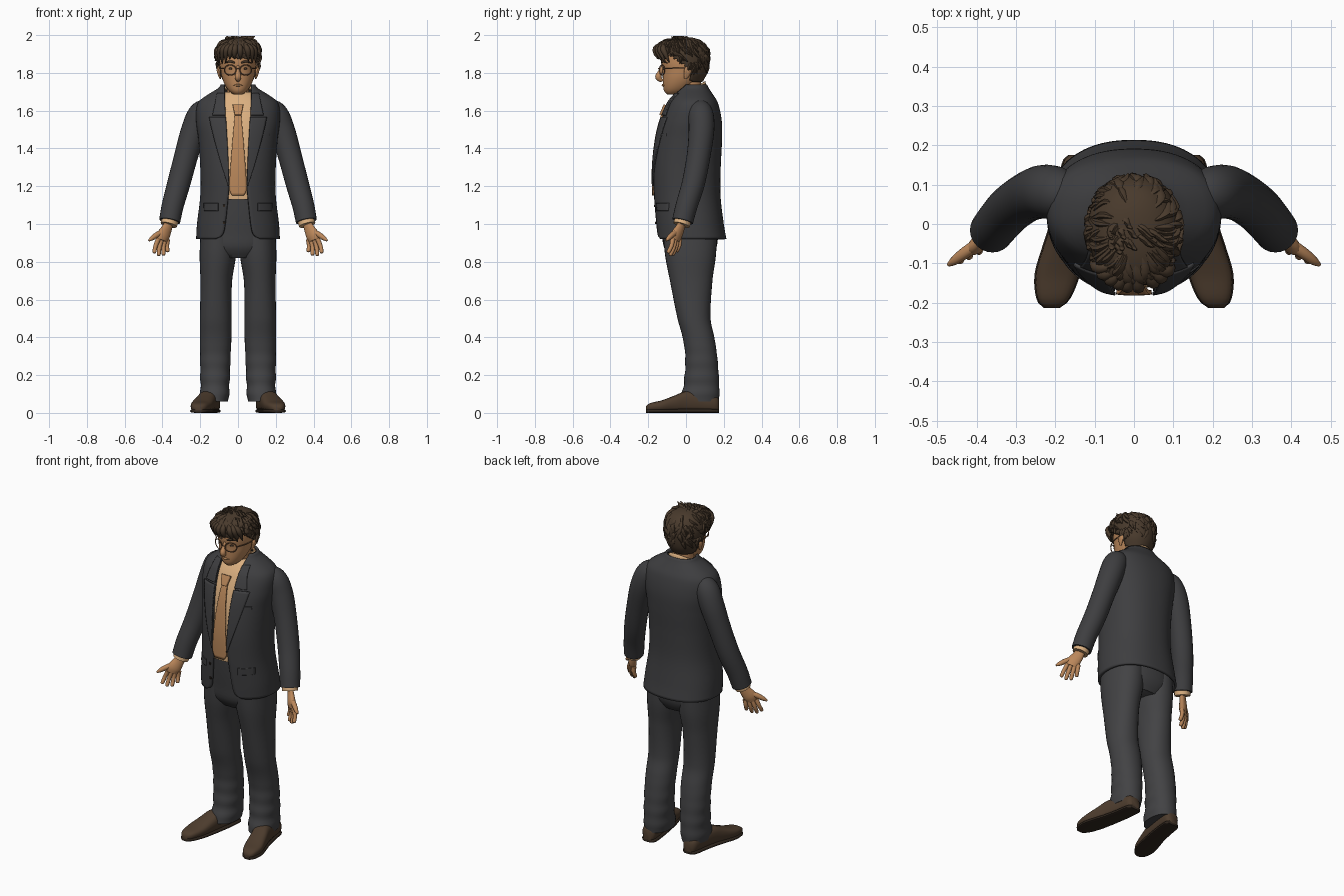
import bpy, bmesh, math, random
from mathutils import Vector

if "Cube" in bpy.data.objects:
    bpy.data.objects.remove(bpy.data.objects["Cube"])
random.seed(4)

COLORS = dict(suit=(.048, .048, .051), trousers=(.055, .055, .058), skin=(.50, .245, .105),
              shirt=(.72, .44, .22), tie=(.50, .25, .105), hair=(.066, .042, .025),
              leather=(.075, .046, .027), sole=(.03, .02, .013), frames=(.20, .10, .05))
MATS = {}
for key, c in COLORS.items():
    MATS[key] = bpy.data.materials.new(key)
    MATS[key].diffuse_color = (*c, 1)


def at(table, t):
    """Smooth interpolation of table rows (t, a, b, ...)."""
    rows = sorted(table)
    t = min(max(t, rows[0][0]), rows[-1][0])
    i = max(k for k in range(len(rows) - 1) if rows[k][0] <= t)
    p0, p1, p2, p3 = rows[max(i - 1, 0)], rows[i], rows[i + 1], rows[min(i + 2, len(rows) - 1)]
    h = p2[0] - p1[0]
    u = (t - p1[0]) / h
    out = []
    for k in range(1, len(p1)):
        m1 = (p2[k] - p0[k]) / (p2[0] - p0[0]) * h
        m2 = (p3[k] - p1[k]) / (p3[0] - p1[0]) * h
        out.append((2*u**3 - 3*u*u + 1) * p1[k] + (u**3 - 2*u*u + u) * m1
                   + (3*u*u - 2*u**3) * p2[k] + (u**3 - u*u) * m2)
    return out


def span(a, b, n):
    return [a + (b - a) * i / (n - 1) for i in range(n)]


def skin_mesh(name, lofts, mat, closed=True, mirror=False, thick=0, keep=None):
    """Skin each list of rings, cap the ends when closed."""
    bm = bmesh.new()
    for rings in lofts:
        vs = [[bm.verts.new(p) for p in r] for r in rings]
        n = len(vs[0])
        for a, b in zip(vs, vs[1:]):
            for i in range(n if closed else n - 1):
                j = (i + 1) % n
                bm.faces.new((a[i], a[j], b[j], b[i]))
        if closed:
            bm.faces.new(vs[0])
            bm.faces.new(vs[-1])
    if keep:
        bmesh.ops.delete(bm, geom=[f for f in bm.faces if not keep(f.calc_center_median())], context='FACES')
    bmesh.ops.recalc_face_normals(bm, faces=bm.faces)
    me = bpy.data.meshes.new(name)
    bm.to_mesh(me)
    bm.free()
    ob = bpy.data.objects.new(name, me)
    bpy.context.collection.objects.link(ob)
    me.materials.append(MATS[mat])
    bpy.context.view_layer.objects.active = ob
    ob.select_set(True)
    bpy.ops.object.shade_smooth_by_angle(angle=math.radians(50))
    ob.select_set(False)
    if thick:
        m = ob.modifiers.new("thickness", 'SOLIDIFY')
        m.thickness, m.offset = thick, 0
    if mirror:
        ob.modifiers.new("mirror", 'MIRROR')
    return ob


def ring(z, rx, yf, yb, cx=0, n=2.3, t0=0, count=40):
    """Superellipse section starting at the front."""
    pts = []
    for i in range(count):
        t = t0 + (2*math.pi - 2*t0) * i / (count - 1 if t0 else count)
        s, c = math.sin(t), math.cos(t)
        pts.append((cx + rx * math.copysign(abs(s)**(2/n), s),
                    (yf + yb)/2 - (yb - yf)/2 * math.copysign(abs(c)**(2/n), c), z))
    return pts


def tube(pts, sides=16, steps=4, flat=1, ref=(0, 1, 0)):
    """Rings along a smooth path of (x, y, z, radius)."""
    table = [(i, *p) for i, p in enumerate(pts)]
    path = [at(table, t) for t in span(0, len(pts) - 1, (len(pts) - 1) * steps + 1)]
    rings = []
    for i, p in enumerate(path):
        d = Vector(path[min(i+1, len(path)-1)][:3]) - Vector(path[max(i-1, 0)][:3])
        u = d.cross(Vector(ref)).normalized()
        v = u.cross(d).normalized()
        rings.append([Vector(p[:3]) + p[3] * (u*math.cos(a) + v*flat*math.sin(a))
                      for a in (2*math.pi*k/sides for k in range(sides))])
    return rings


# Torso surface: z, half width, front y, back y
TORSO = [(.92, .215, -.150, .207), (1.0, .210, -.156, .193), (1.15, .193, -.166, .176),
         (1.3, .193, -.168, .177), (1.45, .203, -.152, .184), (1.55, .215, -.128, .182),
         (1.64, .205, -.09, .162), (1.68, .155, -.062, .138), (1.715, .098, -.035, .115),
         (1.735, .086, -.02, .105)]
GAP = [(.92, .12), (.935, .088), (.97, .072), (1.1, .056), (1.2, .048), (1.4, .056),
       (1.6, .068), (1.735, .072)]
N = 2.3


def front_y(x, z):
    rx, yf, yb = at(TORSO, z)
    s = min(abs(x) / rx, .999)
    return (yf + yb)/2 - (yb - yf)/2 * (1 - s**N)**(1/N)


def patch(name, rows, off, mat, mirror=True, thick=.008):
    """Strip of cloth lying on the torso front; rows are (z, x0, x1)."""
    rings = [[(x, front_y(x, z) - off, z) for x in span(*at(rows, z), 9)]
             for z in span(min(rows)[0], max(rows)[0], 28)]
    return skin_mesh(name, [rings], mat, False, mirror, thick)


# Jacket body with open front
rings = []
for z in span(.92, 1.735, 60):
    rx, yf, yb = at(TORSO, z)
    t0 = math.asin((at(GAP, z)[0] / rx)**(N/2))
    rings.append(ring(z, rx, yf, yb, n=N, t0=t0, count=72))
skin_mesh("jacket_body", [rings], 'suit', False, thick=.014)

# Lapels, pockets, buttons
patch("lapel", [(1.2, .047, .052), (1.35, .052, .098), (1.5, .060, .138), (1.565, .064, .152)], .012, 'suit')
patch("jacket_collar", [(1.575, .066, .135), (1.62, .068, .125), (1.69, .072, .11)], .012, 'suit')
patch("pocket_flap", [(1.07, .105, .178), (1.11, .105, .178)], .009, 'suit')
patch("breast_pocket", [(1.465, .125, .165), (1.48, .125, .165)], .009, 'suit', False)
for i, z in enumerate((1.0, 1.09)):
    patch(f"jacket_button_{i}", [(z, -.078, -.068), (z + .012, -.078, -.068)], .009, 'sole', False)

# Sleeves
skin_mesh("sleeve", [tube([(.15, .07, 1.62, .045), (.195, .078, 1.585, .066), (.232, .082, 1.5, .068),
                           (.272, .068, 1.37, .063), (.312, .040, 1.22, .061), (.345, .004, 1.1, .058),
                           (.362, -.018, 1.015, .056)], 24, 6, 1.0)], 'suit', mirror=True)
skin_mesh("shirt_cuff", [tube([(.358, -.014, 1.03, .046), (.367, -.024, .995, .044)])], 'shirt', mirror=True)

# Hands
hand = [tube([(.364, -.02, 1.01, .026), (.377, -.032, .975, .032), (.394, -.05, .94, .039),
              (.402, -.058, .912, .030)], 14, 4, .55, (.6, .8, 0))]
for base, tip in (((.372, -.034, .92), (.372, -.05, .852)), ((.388, -.046, .917), (.394, -.072, .834)),
                  ((.405, -.058, .917), (.420, -.085, .832)), ((.421, -.070, .922), (.444, -.096, .846))):
    b, e = Vector(base), Vector(tip)
    m = (b + e)/2 + Vector((.004, .006, 0))
    hand.append(tube([(*b, .013), (*m, .0115), (*e.lerp(m, .15), .010), (*e, .004)], 10, 3))
hand.append(tube([(.385, -.042, .965, .014), (.425, -.07, .945, .015), (.455, -.092, .925, .012),
                  (.472, -.104, .912, .005)], 10, 3))
skin_mesh("hand", hand, 'skin', mirror=True)

# Shirt front and tie
rings = []
for z in span(1.13, 1.70, 30):
    rx, yf, yb = at(TORSO, z)
    rings.append(ring(z, rx - .02, yf + .006, yb - .02, n=N))
skin_mesh("shirt", [rings], 'shirt')
patch("tie_blade", [(1.15, -.030, .030), (1.18, -.045, .045), (1.4, -.032, .032), (1.585, -.016, .016)],
      .008, 'tie', False, .01)
patch("tie_knot", [(1.575, -.016, .016), (1.6, -.022, .022), (1.63, -.028, .028)], .014, 'tie', False, .018)

# Shirt collar: band around the neck with falling points
rings = []
for k in range(5):
    row = []
    for i in range(41):
        t = .12 + (2*math.pi - .24) * i / 40
        f = (1 + math.cos(t)) / 2
        top = Vector((.070*math.sin(t), .030 - .068*math.cos(t), 1.755 - .095*f))
        low = Vector((.083*math.sin(t) + .05*f**6*math.copysign(1, math.sin(t)),
                      .030 - .080*math.cos(t) - .048*f**3, 1.715 - .115*f**2))
        row.append(top.lerp(low, k/4))
    rings.append(row)
skin_mesh("shirt_collar", [rings], 'shirt', False, thick=.008)

# Trousers and belt
HIPS = [(.82, .12, -.08, .13), (.87, .185, -.115, .16), (.95, .198, -.128, .17), (1.05, .19, -.142, .165),
        (1.145, .176, -.152, .155)]
skin_mesh("trouser_hips", [[ring(z, *at(HIPS, z)) for z in span(.82, 1.145, 16)]], 'trousers')
skin_mesh("belt", [[ring(z, .179, -.159, .158) for z in (1.13, 1.165)]], 'leather')
LEG = [(.06, .125, .075, -.035, .175), (.15, .122, .077, -.012, .176), (.3, .120, .081, -.004, .165),
       (.4, .118, .083, -.018, .15), (.5, .118, .083, -.045, .13), (.7, .115, .084, -.085, .14),
       (.83, .107, .096, -.11, .158), (.95, .103, .096, -.122, .165)]
rings = []
for z in span(.06, .95, 60):
    cx, rx, yf, yb = at(LEG, z)
    fold = .004 * math.sin(z * 75) * max(0, 1 - z/.4)
    rings.append(ring(z, rx + fold, yf - fold, yb + fold/2, cx, 2.15, count=32))
skin_mesh("trouser_leg", [rings], 'trousers', mirror=True)

# Shoes: y, centre x, half width, height
SHOE = [(-.213, .209, .018, .035), (-.195, .206, .038, .05), (-.13, .195, .055, .066), (-.06, .177, .054, .092),
        (0, .162, .050, .115), (.08, .147, .047, .11), (.16, .137, .042, .09), (.176, .136, .028, .07)]


def shoe(lo, cut, grow):
    rings = []
    for y in span(-.213, .176, 32):
        cx, w, h = at(SHOE, y)
        h = min(h, cut)
        row = []
        for k in range(20):
            a = 2*math.pi*k/20
            s, c = math.sin(a), math.cos(a)
            row.append((cx + (w + grow) * math.copysign(abs(c)**.7, c), y,
                        (lo + h)/2 + (h - lo)/2 * math.copysign(abs(s)**(.8 if s > 0 else .4), s)))
        rings.append(row)
    return rings


skin_mesh("shoe_upper", [shoe(.012, 1, 0)], 'leather', mirror=True)
skin_mesh("shoe_sole", [shoe(0, .022, .003)], 'sole', mirror=True)

# Head, neck, ears, nose
HEAD = [(1.685, .022, -.098, -.04), (1.70, .044, -.114, 0), (1.73, .066, -.121, .04), (1.77, .083, -.123, .075),
        (1.81, .091, -.124, .095), (1.86, .096, -.13, .105), (1.92, .09, -.118, .1), (1.965, .05, -.07, .055)]
skin_mesh("head", [[ring(z, *at(HEAD, z), n=2.1) for z in span(1.685, 1.965, 30)]], 'skin')
skin_mesh("neck", [tube([(0, .045, 1.58, .06), (0, .032, 1.68, .058), (0, .015, 1.77, .06)], 20)], 'skin')
skin_mesh("nose", [tube([(0, -.122, 1.835, .008), (0, -.136, 1.805, .012), (0, -.146, 1.78, .017),
                         (0, -.136, 1.765, .013), (0, -.122, 1.76, .006)], 12)], 'skin')
skin_mesh("ear", [tube([(.094, -.004, 1.77, .008), (.099, .004, 1.79, .015), (.103, .01, 1.815, .02),
                        (.101, .01, 1.838, .008)], 12, 4, .5, (1, 0, 0))], 'skin', mirror=True)
skin_mesh("lips", [tube([(-.028, -.112, 1.733, .003), (0, -.123, 1.735, .006), (.028, -.112, 1.733, .003)],
                        8, 4, 1, (0, 0, 1))], 'tie')
skin_mesh("eyebrow", [tube([(.016, -.128, 1.853, .004), (.042, -.124, 1.861, .006), (.07, -.100, 1.853, .003)],
                           8)], 'hair', mirror=True)
skin_mesh("eye", [tube([(.032, -.119, 1.822, .003), (.04, -.118, 1.823, .006), (.048, -.113, 1.822, .003)],
                       8)], 'hair', mirror=True)

# Glasses
rim = [(.041 + .031*math.cos(a), -.141 + .014*(1 + math.cos(a)), 1.815 + .027*math.sin(a), .0028)
       for a in span(0, 2*math.pi, 21)]
skin_mesh("glasses", [tube(rim, 6, 1), tube([(.072, -.115, 1.822, .003), (.096, -.06, 1.825, .003),
                                             (.102, .008, 1.825, .003)], 6, 3, 1, (0, 0, 1)),
                      tube([(0, -.146, 1.824, .003), (.013, -.141, 1.820, .003)], 6, 2)], 'frames', mirror=True)

# Hair: shaped cap plus overlapping locks
HAIR = [(1.755, .074, -.1, .085), (1.80, .098, -.12, .108), (1.86, .110, -.138, .118), (1.91, .112, -.149, .117),
        (1.95, .096, -.138, .096), (1.972, .068, -.1, .068), (1.984, .03, -.05, .03)]


def hairline(y):
    return 1.895 if y < -.085 else 1.755 if y > .025 else 1.895 - .08 * (y + .085) / .11


skin_mesh("hair_cap", [[ring(z, *at(HAIR, z), n=2.1, count=48) for z in span(1.755, 1.984, 36)]], 'hair',
          thick=.008, keep=lambda p: p.z > hairline(p.y))


def hair_point(a, z, out, r):
    rx, yf, yb = at(HAIR, z)
    return ((rx + out)*math.sin(a), (yf + yb)/2 - ((yb - yf)/2 + out)*math.cos(a), z, r)


locks = []
for i in range(150):
    a = random.uniform(0, 2*math.pi)
    z0 = random.choice((1.978, 1.965, 1.94, 1.9, 1.86))
    low = hairline(hair_point(a, 1.88, 0, 0)[1]) - (.02 if math.cos(a) > .5 else 0)
    z0 = max(z0, low + .035)
    z1 = max(z0 - random.uniform(.03, .075), low)
    da, r = random.uniform(-.3, .5), random.uniform(.010, .016)
    lift = random.uniform(.004, .014)
    locks.append(tube([hair_point(a, z0, -.004, .004), hair_point(a + da*.3, z0*.65 + z1*.35, .002, r),
                       hair_point(a + da*.7, z0*.3 + z1*.7, .003, r*.8),
                       hair_point(a + da, z1, lift, .002)], 7, 3, .7))
# Fringe
for a in (-.95, -.75, -.55, -.35, -.15, .1, .45, .65, .85):
    tip = 1.855 + .03*(1 - min(1, abs(a)/.6)) + random.uniform(-.008, .008)
    locks.append(tube([hair_point(a*.7, 1.955, .0, .008), hair_point(a*.9, 1.93, .012, .016),
                       hair_point(a, 1.9, .010, .013), hair_point(a*1.1, tip, .006, .002)], 8, 4))
# Crown tufts
for i in range(16):
    a = random.uniform(0, 2*math.pi)
    d = random.uniform(.01, .05)
    x, y = d*math.sin(a), -.01 - d*math.cos(a)
    locks.append(tube([(x, y, 1.972, .012), (x*1.5 + .008, y - .015, 1.983, .012),
                       (x*1.8 + .02, y - .03, 1.985, .009), (x*2 + .03, y - .036, 1.994, .002)], 7, 3, .7))
skin_mesh("hair_locks", locks, 'hair')

for m in bpy.data.materials:
    if m.users and not m.is_grease_pencil:
        m.use_nodes = True
        m.node_tree.nodes["Principled BSDF"].inputs["Base Color"].default_value = m.diffuse_color
